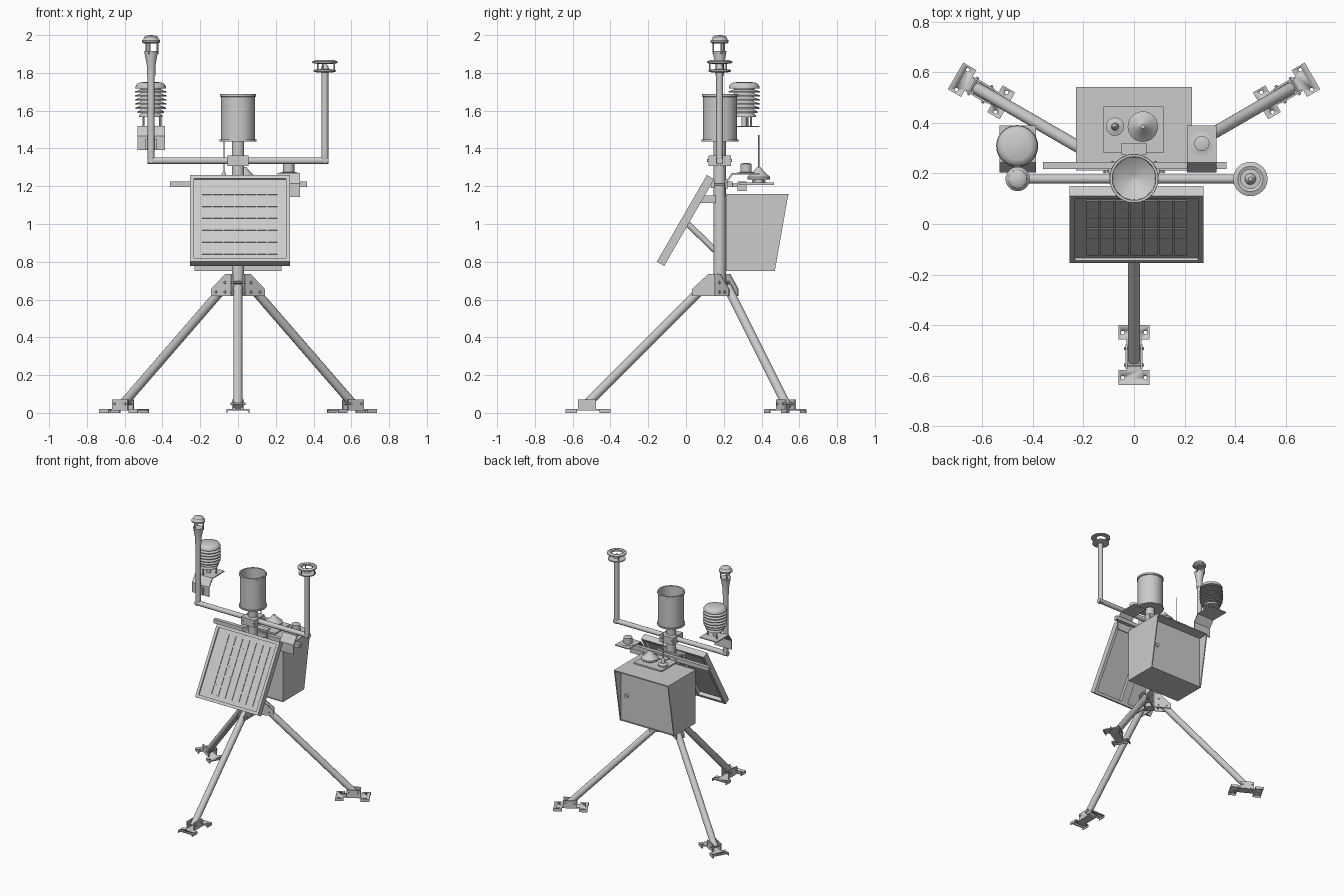
import bpy, bmesh, math
from mathutils import Matrix, Vector

if "Cube" in bpy.data.objects:
    bpy.data.objects.remove(bpy.data.objects["Cube"])

MY = 0.178                                  # mast position along y
I4 = Matrix.Identity(4)
T = lambda x, y, z: Matrix.Translation((x, y, z))


def finish(name, bm, M=I4):
    bmesh.ops.remove_doubles(bm, verts=bm.verts, dist=1e-5)
    bmesh.ops.recalc_face_normals(bm, faces=bm.faces)
    me = bpy.data.meshes.new(name)
    bm.to_mesh(me)
    bm.free()
    me.shade_smooth()
    me.set_sharp_from_angle(angle=math.radians(35))
    ob = bpy.data.objects.new(name, me)
    ob.matrix_world = M
    bpy.context.collection.objects.link(ob)
    return ob


def boxes(name, specs, M=I4):
    """Each spec is x0, x1, y0, y1, z0, z1."""
    bm = bmesh.new()
    for x0, x1, y0, y1, z0, z1 in specs:
        m = T((x0 + x1) / 2, (y0 + y1) / 2, (z0 + z1) / 2) @ Matrix.Diagonal((x1 - x0, y1 - y0, z1 - z0, 1))
        part = bmesh.new()
        bmesh.ops.create_cube(part, size=1, matrix=m)
        tmp = bpy.data.meshes.new("tmp")
        part.to_mesh(tmp)
        part.free()
        bm.from_mesh(tmp)
        bpy.data.meshes.remove(tmp)
    bmesh.ops.recalc_face_normals(bm, faces=bm.faces)
    return finish(name, bm, M)


def lathe(name, profile, x, y, seg=32, closed=False):
    """Spin (radius, z) points around a vertical axis."""
    bm = bmesh.new()
    vs = [bm.verts.new((r, 0, z)) for r, z in profile]
    es = [bm.edges.new(p) for p in zip(vs, vs[1:])]
    if closed:
        es.append(bm.edges.new((vs[-1], vs[0])))
    bmesh.ops.spin(bm, geom=vs + es, cent=(0, 0, 0), axis=(0, 0, 1), angle=math.tau, steps=seg)
    return finish(name, bm, T(x, y, 0))


def rods(name, specs, M=I4, seg=20):
    """Each spec is start, end, radius."""
    bm = bmesh.new()
    for a, b, r in specs:
        a, b = Vector(a), Vector(b)
        m = Matrix.Translation((a + b) / 2) @ (b - a).to_track_quat('Z', 'Y').to_matrix().to_4x4()
        bmesh.ops.create_cone(bm, cap_ends=True, segments=seg, radius1=r, radius2=r, depth=(b - a).length, matrix=m)
    return finish(name, bm, M)


def prism(name, pts, spans, M=I4, axes="yz"):
    """Extrude an outline; each span gives the start and end along the third axis."""
    bm = bmesh.new()
    for s0, s1 in spans:
        put = (lambda s, p: (s, p[0], p[1])) if axes == "yz" else (lambda s, p: (p[0], p[1], s))
        f = bm.faces.new([bm.verts.new(put(s0, p)) for p in pts])
        ext = bmesh.ops.extrude_face_region(bm, geom=[f])["geom"]
        d = Vector(put(s1 - s0, (0, 0)))
        bmesh.ops.translate(bm, vec=d, verts=[v for v in ext if isinstance(v, bmesh.types.BMVert)])
    return finish(name, bm, M)


# mast and tripod
rods("mast", [((0, MY, 0.62), (0, MY, 1.44), 0.033)], seg=32)

gusset = [(-0.025, 0.735), (-0.06, 0.735), (-0.147, 0.655), (-0.147, 0.62), (-0.025, 0.62)]
half = [(0.06, -0.815), (0.06, -0.755), (0.03, -0.755), (0.03, -0.635), (0.06, -0.635), (0.06, -0.578)]
foot_outline = half + [(-x, y) for x, y in reversed(half)]
for k, side in enumerate(("front", "right", "left")):
    M = T(0, MY, 0) @ Matrix.Rotation(k * math.tau / 3, 4, 'Z')
    rods(side + "_leg", [((0, -0.085, 0.665), (0, -0.715, 0.035), 0.024)], M)
    prism(side + "_hub_gusset", gusset, [(-0.032, -0.025), (0.025, 0.032)], M)
    rods(side + "_hub_bolts", [((-0.039, y, z), (0.039, y, z), 0.007)
                               for y, z in ((-0.06, 0.69), (-0.115, 0.64), (-0.06, 0.64))], M, 6)
    # foot plate with four spike holes
    foot = prism(side + "_foot_plate", foot_outline, [(0.012, 0.02)], M, "xy")
    cut = rods(side + "_foot_hole_cutter", [((x, y, -0.02), (x, y, 0.05), 0.007)
                                            for x in (-0.045, 0.045) for y in (-0.785, -0.607)], M, 12)
    cut.hide_render = True
    cut.display_type = 'WIRE'
    mod = foot.modifiers.new("holes", 'BOOLEAN')
    mod.operation, mod.object, mod.solver = 'DIFFERENCE', cut, 'EXACT'
    bpy.context.view_layer.update()
    baked = bpy.data.meshes.new_from_object(foot.evaluated_get(bpy.context.evaluated_depsgraph_get()))
    foot.modifiers.clear()
    foot.data = baked
    bpy.data.objects.remove(cut)
    boxes(side + "_foot_lips", [(s * 0.058 - 0.003, s * 0.058 + 0.003, y0, y1, 0, 0.018)
                                for s in (-1, 1) for y0, y1 in ((-0.815, -0.755), (-0.635, -0.578))], M)
    boxes(side + "_foot_cheeks", [(s * 0.029 - 0.004, s * 0.029 + 0.004, -0.75, -0.655, 0.013, 0.07)
                                  for s in (-1, 1)], M)
    rods(side + "_foot_bolts", [((-0.04, y, 0.048), (0.04, y, 0.048), 0.007) for y in (-0.735, -0.67)], M, 6)

# solar panel, local z is the face normal
P = T(0.01, -0.022, 1.03) @ Matrix.Rotation(math.radians(60), 4, 'X')
h, w = 0.265, 0.022
boxes("solar_panel_frame", [(-h, h, -h, -h + w, -0.045, 0), (-h, h, h - w, h, -0.045, 0),
                            (-h, -h + w, -h + w, h - w, -0.045, 0), (h - w, h, -h + w, h - w, -0.045, 0)], P)
boxes("solar_panel_sheet", [(-h + w, h - w, -h + w, h - w, -0.018, -0.01)], P)
boxes("solar_cells", [(x - 0.026, x + 0.026, y - 0.033, y + 0.033, -0.011, -0.005)
                      for x in [(i - 3) * 0.058 for i in range(7)]
                      for y in [(j - 2.5) * 0.073 for j in range(6)]], P)
boxes("solar_panel_rail", [(-0.04, 0.02, -h + w, h - w, -0.045, -0.018)], P)
rods("solar_panel_strut", [((0, 0.01, 1.0), (0, 0.16, 0.855), 0.016)])
boxes("solar_panel_mount", [(-0.025, 0.025, 0.07, 0.16, 1.11, 1.15)])

# equipment cabinet with a sloping hood around an upright door
boxes("cabinet_body", [(-0.222, 0.222, 0.215, 0.465, 0.757, 1.152)])
prism("cabinet_side_panels", [(0.212, 0.75), (0.47, 0.75), (0.542, 1.16), (0.212, 1.16)],
      [(-0.23, -0.222), (0.222, 0.23)])
boxes("cabinet_top_and_bottom", [(-0.222, 0.222, 0.212, 0.542, 1.152, 1.16),
                                 (-0.222, 0.222, 0.212, 0.47, 0.75, 0.757)])
rods("cabinet_lock", [((0.175, 0.46, 0.95), (0.175, 0.477, 0.95), 0.014)])

# rain gauge with inner funnel
lathe("rain_gauge", [(0, 1.437), (0.097, 1.437), (0.097, 1.447), (0.09, 1.447), (0.09, 1.672), (0.096, 1.675),
                     (0.096, 1.687), (0.086, 1.687), (0.084, 1.58), (0.012, 1.53), (0, 1.53)], 0, MY + 0.002, 48)

# upper crossarm with two uprights
rods("upper_crossarm", [((-0.48, MY, 1.335), (0.48, MY, 1.335), 0.018)])
boxes("upper_crossarm_clamp", [(-0.056, 0.056, 0.118, 0.173, 1.307, 1.363), (-0.056, 0.056, 0.183, 0.238, 1.307, 1.363)])
rods("upper_crossarm_clamp_bolts", [((x, 0.112, 1.335), (x, 0.244, 1.335), 0.008) for x in (-0.045, 0.045)], seg=6)
rods("left_upright", [((-0.46, MY, 1.32), (-0.46, MY, 1.80), 0.018)])
rods("right_upright", [((0.46, MY, 1.32), (0.46, MY, 1.81), 0.018)])

# wind sensor on the right upright
lathe("wind_sensor_base", [(0, 1.803), (0.045, 1.803), (0.06, 1.808), (0.06, 1.816), (0.022, 1.82), (0.016, 1.838),
                           (0.008, 1.846), (0, 1.847)], 0.46, MY)
lathe("wind_sensor_ring", [(0.04, 1.848), (0.068, 1.852), (0.068, 1.86), (0.05, 1.867), (0.038, 1.862)],
      0.46, MY, 32, True)
spots = [(0.053 * math.cos(a), 0.053 * math.sin(a)) for a in (0.3, 0.3 + math.tau / 3, 0.3 + 2 * math.tau / 3)]
rods("wind_sensor_pins", [((0.46 + x, MY + y, 1.81), (0.46 + x, MY + y, 1.855), 0.004) for x, y in spots], seg=8)

# domed sensor on the left upright
lathe("dome_sensor_neck", [(0, 1.785), (0.022, 1.785), (0.022, 1.835), (0.034, 1.9), (0.036, 1.915), (0, 1.917)], -0.46, MY)
rods("dome_sensor_pins", [((-0.46 + x * 0.65, MY + y * 0.65, 1.9), (-0.46 + x * 0.65, MY + y * 0.65, 1.965), 0.005)
                          for x, y in spots], seg=8)
lathe("dome_sensor_cap", [(0, 1.957), (0.038, 1.955), (0.048, 1.963), (0.048, 1.972), (0.04, 1.978), (0.036, 1.99),
                          (0.025, 1.998), (0, 2.0)], -0.46, MY)

# radiation shield: stacked louvres
stack = [(0, 1.567)]
for i, R in enumerate((0.062, 0.071, 0.08, 0.083, 0.083, 0.083, 0.083)):
    z = 1.567 + i * 0.0215
    stack += [(0.05, z), (R, z), (R, z + 0.006), (0.055, z + 0.016)]
stack += [(0.055, 1.718), (0.081, 1.718), (0.081, 1.728), (0.072, 1.742), (0.055, 1.75), (0, 1.752)]
lathe("radiation_shield", stack, -0.462, 0.308)
rods("radiation_shield_posts", [((-0.462 + x, 0.308 + y, 1.515), (-0.462 + x, 0.308 + y, 1.57), 0.006) for x, y in spots], seg=10)
rods("radiation_shield_probe", [((-0.462, 0.308, 1.515), (-0.462, 0.308, 1.57), 0.015)])


# bent shelf brackets
def shelf(name, x0, x1, top):
    t = 0.007
    prism(name, [(0.39, top), (0.243, top), (0.203, top - 0.055), (0.203, top - 0.128), (0.203 + t, top - 0.128),
                 (0.203 + t, top - 0.055 - t / 2), (0.243 + t, top - t), (0.39, top - t)], [(x0, x1)])


shelf("shield_shelf", -0.532, -0.387, 1.52)
boxes("shield_shelf_clamp", [(-0.49, -0.43, 0.185, 0.206, 1.40, 1.45)])
shelf("small_sensor_shelf", 0.21, 0.327, 1.27)
lathe("small_sensor", [(0, 1.265), (0.047, 1.265), (0.047, 1.272), (0.03, 1.275), (0.03, 1.318), (0.018, 1.322),
                       (0, 1.322)], 0.268, 0.318, 24)

# lower crossarm with antenna plate
boxes("lower_crossarm", [(-0.36, 0.365, 0.217, 0.245, 1.195, 1.225)])
boxes("lower_crossarm_clamp", [(-0.1, 0.1, 0.2, 0.219, 1.185, 1.235), (-0.1, 0.1, 0.132, 0.15, 1.19, 1.23)])
rods("lower_crossarm_clamp_bolts", [((x, 0.125, 1.21), (x, 0.25, 1.21), 0.007) for x in (-0.085, 0.085)], seg=6)
boxes("antenna_plate", [(-0.12, 0.117, 0.28, 0.465, 1.207, 1.219)])
boxes("antenna_plate_mount", [(-0.05, 0.05, 0.272, 0.32, 1.175, 1.225), (-0.03, 0.03, 0.24, 0.28, 1.195, 1.215)])
lathe("satellite_antenna", [(0, 1.215), (0.025, 1.215), (0.025, 1.235), (0.06, 1.237), (0.06, 1.25), (0.045, 1.262),
                            (0.025, 1.282), (0.008, 1.302), (0, 1.303)], 0.035, 0.385)
lathe("whip_antenna", [(0, 1.215), (0.036, 1.215), (0.036, 1.23), (0.015, 1.238), (0.012, 1.265), (0.003, 1.28),
                       (0.003, 1.47), (0, 1.47)], -0.075, 0.385, 20)
